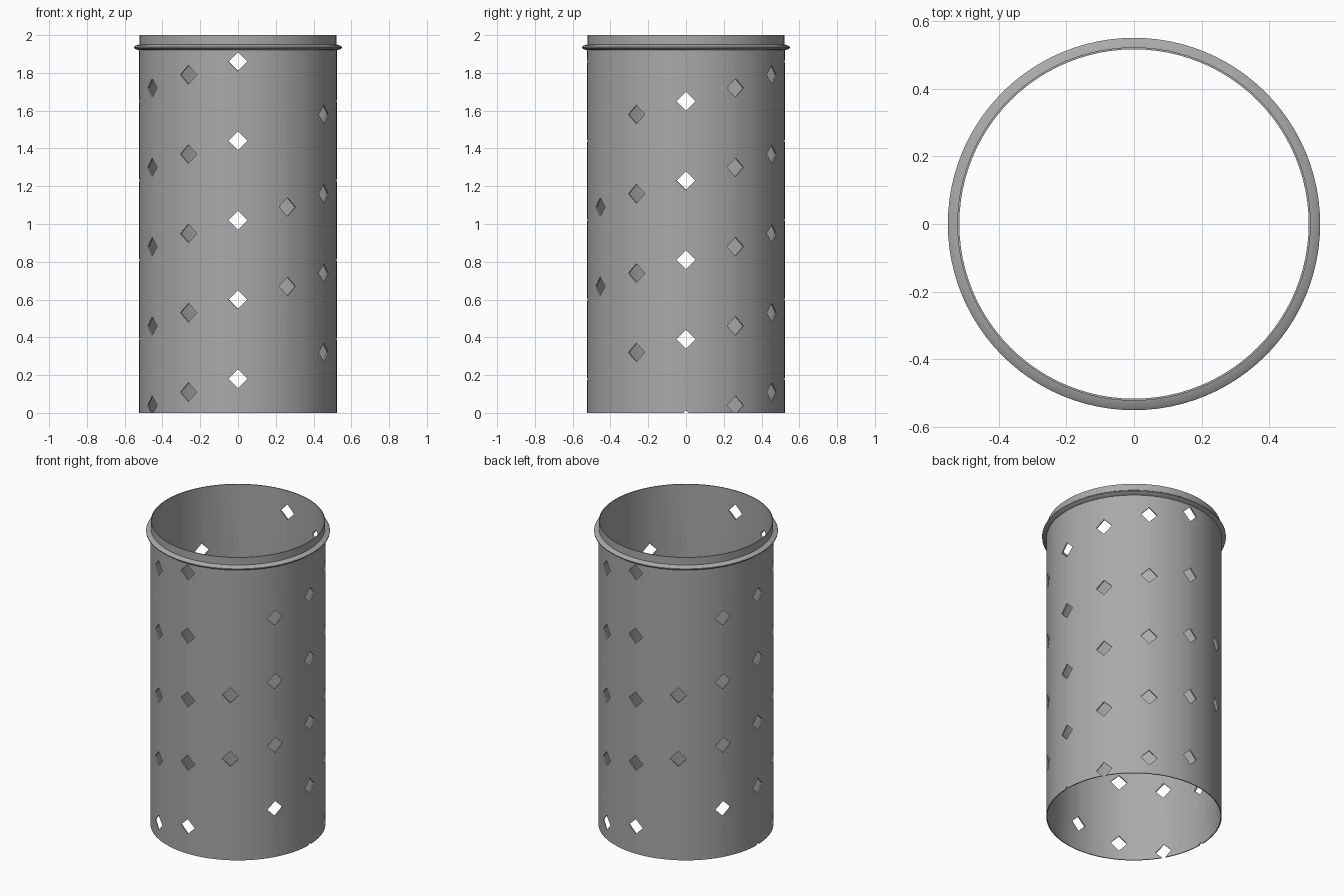
import bpy, bmesh, math
from mathutils import Matrix, Vector

if "Cube" in bpy.data.objects:
    bpy.data.objects.remove(bpy.data.objects["Cube"])

SEGMENTS = 96
HOLE = 0.05            # half diagonal of a diamond hole

steel = bpy.data.materials.new("grey_metal")
steel.diffuse_color = (0.40, 0.40, 0.40, 1)
steel.use_nodes = True
steel.node_tree.nodes["Principled BSDF"].inputs["Base Color"].default_value = steel.diffuse_color


def make_object(name, bm):
    bmesh.ops.recalc_face_normals(bm, faces=bm.faces)
    mesh = bpy.data.meshes.new(name)
    bm.to_mesh(mesh)
    bm.free()
    mesh.materials.append(steel)
    ob = bpy.data.objects.new(name, mesh)
    bpy.context.collection.objects.link(ob)
    return ob


# Pipe wall: closed (radius, height) section with bottom socket, collar and top spigot
profile = [(0.519, 0), (0.525, 0), (0.525, 1.92), (0.541, 1.925), (0.55, 1.932),
           (0.55, 1.938), (0.541, 1.945), (0.522, 1.95), (0.522, 2.0),
           (0.516, 2.0), (0.516, 0.14), (0.519, 0.115)]
bm = bmesh.new()
rings = []
for i in range(SEGMENTS):
    a = 2 * math.pi * i / SEGMENTS
    rings.append([bm.verts.new((r * math.cos(a), r * math.sin(a), z)) for r, z in profile])
n = len(profile)
for i in range(SEGMENTS):
    p, q = rings[i], rings[(i + 1) % SEGMENTS]
    for j in range(n):
        k = (j + 1) % n
        bm.faces.new((p[j], q[j], q[k], p[k]))
pipe = make_object("perforated_pipe", bm)

# Diamond hole cutters on a two-start spiral, 30 degrees and 0.07 per step
bm = bmesh.new()


def diamond(angle, z):
    turn = Matrix.Rotation(math.radians(angle), 3, 'Z')
    ends = []
    for y in (-0.60, -0.45):
        ends.append([bm.verts.new(turn @ Vector((dx * HOLE, y, z + dz * HOLE)))
                     for dx, dz in ((1, 0), (0, 1), (-1, 0), (0, -1))])
    bm.faces.new(ends[0])
    bm.faces.new(ends[1][::-1])
    for j in range(4):
        k = (j + 1) % 4
        bm.faces.new((ends[0][j], ends[1][j], ends[1][k], ends[0][k]))


for start in (0, 180):
    for step in range(28):
        if step == 4:                                   # one blank place low down
            continue
        z = -0.035 if step == 0 else -0.03 + 0.07 * step
        if step > 21:                                   # the top course skips a step
            if step == 22:
                continue
        angle = start + 90 + 30 * step
        diamond(angle, z)
cutter = make_object("hole_cutters", bm)
cutter.hide_render = True

# Cut the holes
mod = pipe.modifiers.new("holes", 'BOOLEAN')
mod.operation = 'DIFFERENCE'
mod.solver = 'EXACT'
mod.object = cutter
bpy.context.view_layer.objects.active = pipe
pipe.select_set(True)
bpy.ops.object.modifier_apply(modifier=mod.name)
bpy.data.objects.remove(cutter)
bpy.ops.object.shade_smooth_by_angle(angle=math.radians(25))
